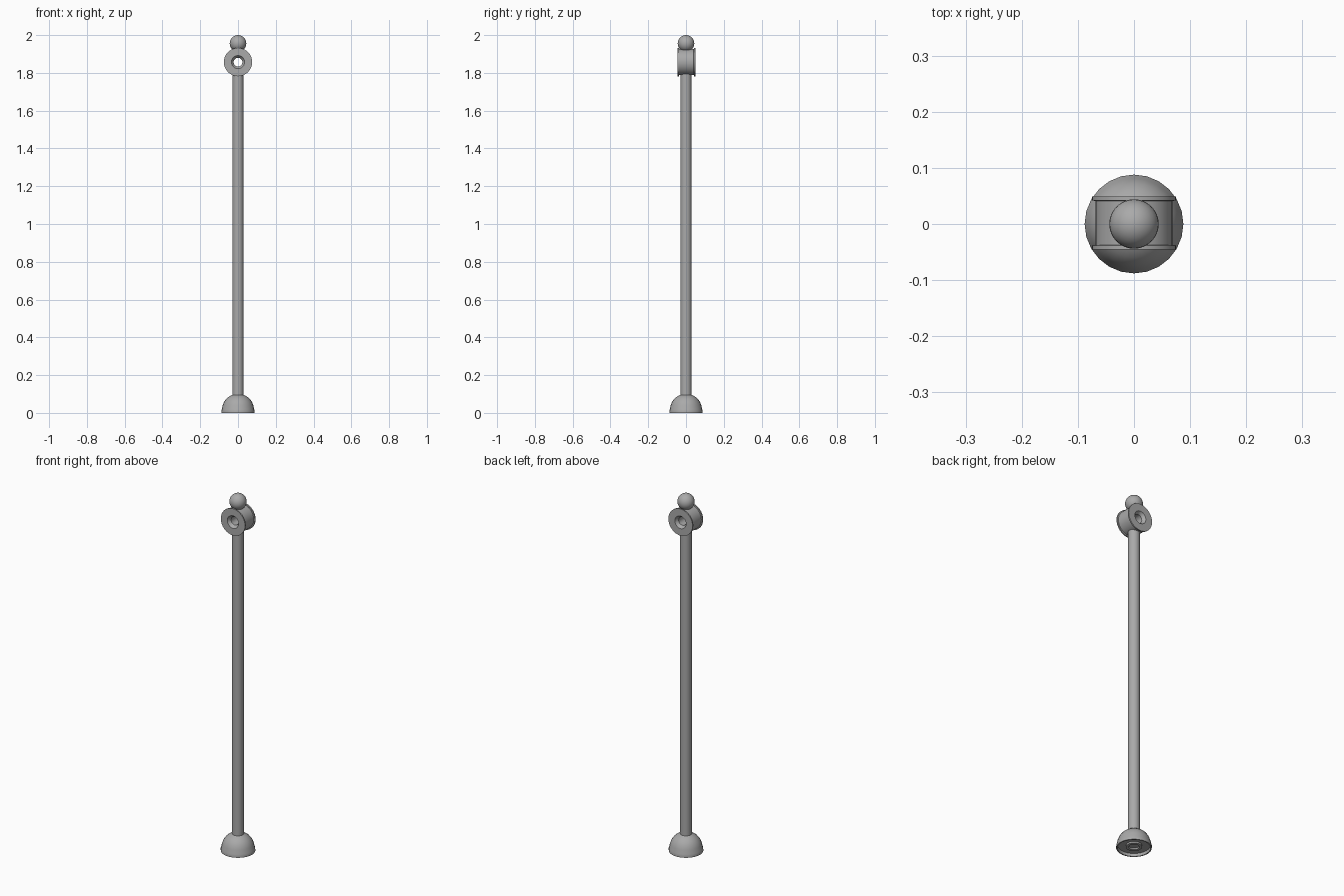
import bpy, bmesh, math
from mathutils import Matrix

if "Cube" in bpy.data.objects:
    bpy.data.objects.remove(bpy.data.objects["Cube"])

# Dark grey metal
metal = bpy.data.materials.new("dark_grey_metal")
metal.diffuse_color = (0.4, 0.4, 0.4, 1)
metal.use_nodes = True
metal.node_tree.nodes["Principled BSDF"].inputs["Base Color"].default_value = metal.diffuse_color


def finish(obj):
    obj.data.materials.append(metal)
    bpy.ops.object.select_all(action='DESELECT')
    obj.select_set(True)
    bpy.context.view_layer.objects.active = obj
    bpy.ops.object.shade_smooth_by_angle(angle=math.radians(35))


def lathe(name, profile, segs, closed=False, matrix=Matrix()):
    """Spin (radius, height) points around z, then place with a matrix."""
    bm = bmesh.new()
    verts = [bm.verts.new((r, 0, z)) for r, z in profile]
    pairs = list(zip(verts, verts[1:]))
    if closed:
        pairs.append((verts[-1], verts[0]))
    edges = [bm.edges.new(p) for p in pairs]
    bmesh.ops.spin(bm, geom=verts + edges, axis=(0, 0, 1), cent=(0, 0, 0),
                   angle=math.tau, steps=segs, use_duplicate=False)
    bmesh.ops.remove_doubles(bm, verts=bm.verts, dist=1e-5)
    bmesh.ops.recalc_face_normals(bm, faces=bm.faces)
    bm.transform(matrix)
    mesh = bpy.data.meshes.new(name)
    bm.to_mesh(mesh)
    bm.free()
    obj = bpy.data.objects.new(name, mesh)
    bpy.context.collection.objects.link(obj)
    finish(obj)
    return obj


# Domed foot with a recessed underside
lathe("base_dome", [(0.028, 0.096), (0.044, 0.089), (0.060, 0.077),
                    (0.073, 0.060), (0.081, 0.040), (0.086, 0.018),
                    (0.088, 0.012), (0.088, 0.0), (0.082, 0.0),
                    (0.080, 0.015), (0.028, 0.015)], 24)

# Long post
lathe("post", [(0.0, 1.80), (0.0295, 1.80), (0.0295, 0.015), (0.0, 0.015)], 24)

# Raised collar under the foot
lathe("foot_collar", [(0.040, 0.016), (0.040, 0.006), (0.026, 0.006),
                      (0.026, 0.016)], 24, closed=True)

# Grooved rope ring lying along y, with a countersunk through hole
half = [(0.023, 0.030), (0.035, 0.047), (0.075, 0.047),
        (0.075, 0.040), (0.069, 0.039)]
profile = half + [(r, -h) for r, h in reversed(half)]
lathe("rope_ring", profile, 32, closed=True,
      matrix=Matrix.Translation((0, 0.002, 1.857)) @ Matrix.Rotation(math.pi / 2, 4, 'X'))

# Ball finial
bpy.ops.mesh.primitive_uv_sphere_add(segments=32, ring_count=16, radius=0.044,
                                     location=(0, 0, 1.956))
ball = bpy.context.object
ball.name = "ball_finial"
finish(ball)
